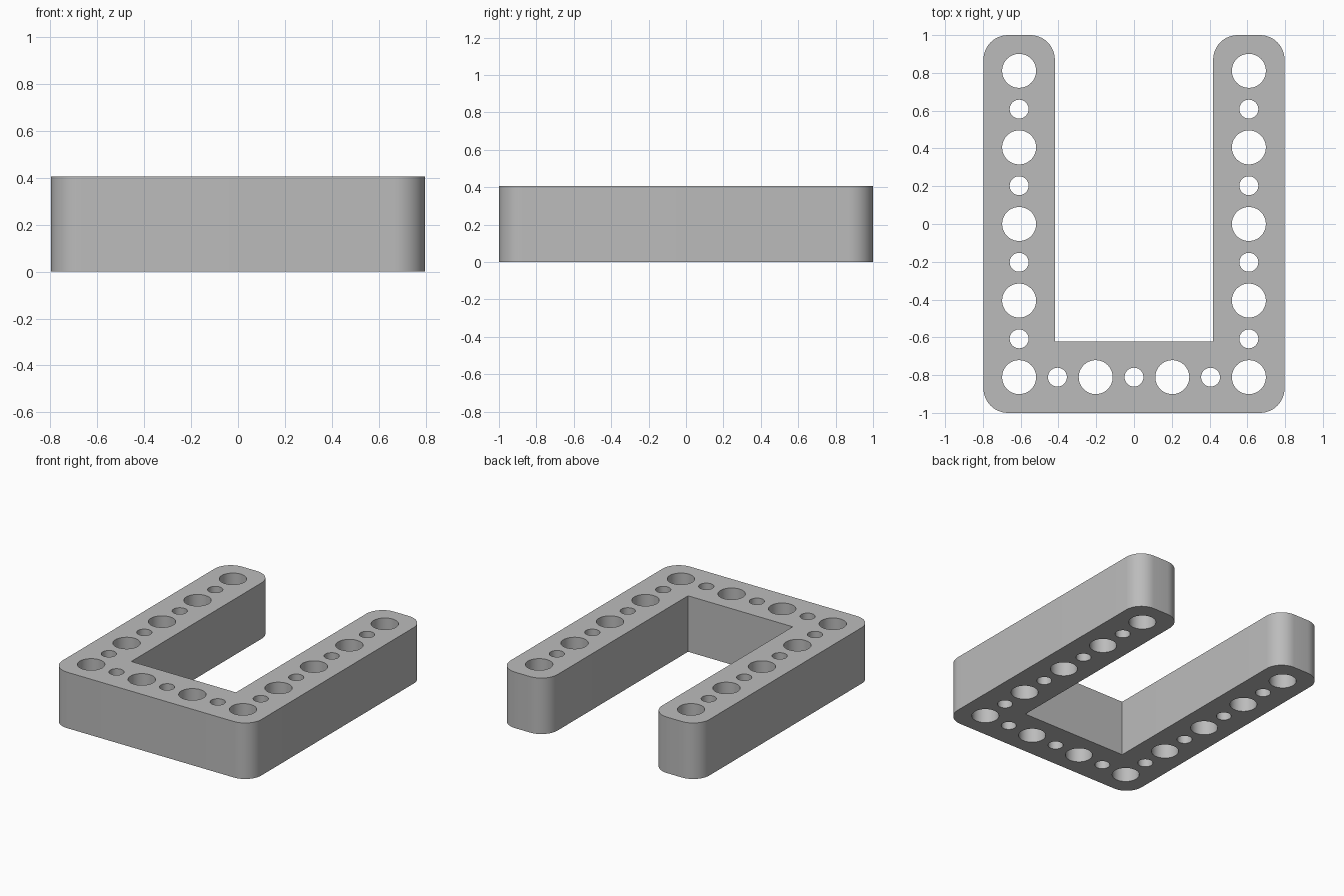
import bpy
import bmesh
from math import cos, sin, pi, radians

cube = bpy.data.objects.get("Cube")
if cube:
    bpy.data.objects.remove(cube, do_unlink=True)

HEIGHT = 0.405
HALF_W, HALF_L = 0.797, 1.0     # outer half sizes
BAR = 0.378                     # width of each bar
CORNER = 0.13                   # rounded corner radius
PITCH = 0.2027                  # spacing between holes
BIG, SMALL = 0.09, 0.05         # hole radii


def arc(x, y, r, start, sweep, steps):
    return [(x + r * cos(start + sweep * i / steps),
             y + r * sin(start + sweep * i / steps)) for i in range(steps + 1)]


def rounded(x, y, sx, sy, start):
    """Quarter arc inside the corner at (x, y) that points towards (sx, sy)."""
    return arc(x - sx * CORNER, y - sy * CORNER, CORNER, start, pi / 2, 12)


# U-shaped outline, counter-clockwise
inner_x, inner_y = HALF_W - BAR, -HALF_L + BAR
outline = (
    rounded(-HALF_W, -HALF_L, -1, -1, pi)
    + rounded(HALF_W, -HALF_L, 1, -1, 1.5 * pi)
    + rounded(HALF_W, HALF_L, 1, 1, 0)
    + rounded(inner_x, HALF_L, -1, 1, pi / 2)
    + [(inner_x, inner_y), (-inner_x, inner_y)]
    + rounded(-inner_x, HALF_L, 1, 1, 0)
    + rounded(-HALF_W, HALF_L, -1, 1, pi / 2)
)

# Alternating large and small holes along the three bars
holes = []
for i in range(9):
    for side in (-1, 1):
        holes.append((side * 3 * PITCH, (i - 4) * PITCH, SMALL if i % 2 else BIG))
for i in range(1, 6):
    holes.append(((i - 3) * PITCH, -4 * PITCH, SMALL if i % 2 else BIG))

# Fill the perforated outline and extrude it upwards
bm = bmesh.new()
loops = [outline] + [arc(x, y, r, 0, 2 * pi, 48)[:-1] for x, y, r in holes]
edges = []
for loop in loops:
    verts = [bm.verts.new((x, y, 0)) for x, y in loop]
    edges += [bm.edges.new((v, verts[i - 1])) for i, v in enumerate(verts)]
bmesh.ops.triangle_fill(bm, use_beauty=True, use_dissolve=False, edges=edges,
                        normal=(0, 0, 1))
extruded = bmesh.ops.extrude_face_region(bm, geom=bm.faces[:], use_keep_orig=True)
top = [g for g in extruded["geom"] if isinstance(g, bmesh.types.BMVert)]
bmesh.ops.translate(bm, verts=top, vec=(0, 0, HEIGHT))
bmesh.ops.recalc_face_normals(bm, faces=bm.faces[:])

mesh = bpy.data.meshes.new("perforated_u_frame")
bm.to_mesh(mesh)
bm.free()
frame = bpy.data.objects.new("perforated_u_frame", mesh)
bpy.context.collection.objects.link(frame)

# Plain grey material
grey = bpy.data.materials.new("plain grey")
grey.use_nodes = True
colour = (0.5, 0.5, 0.5, 1)
grey.diffuse_color = colour
grey.node_tree.nodes["Principled BSDF"].inputs["Base Color"].default_value = colour
mesh.materials.append(grey)

# Smooth curved walls, sharp rims
bpy.ops.object.select_all(action="DESELECT")
frame.select_set(True)
bpy.context.view_layer.objects.active = frame
bpy.ops.object.shade_smooth_by_angle(angle=radians(30))
